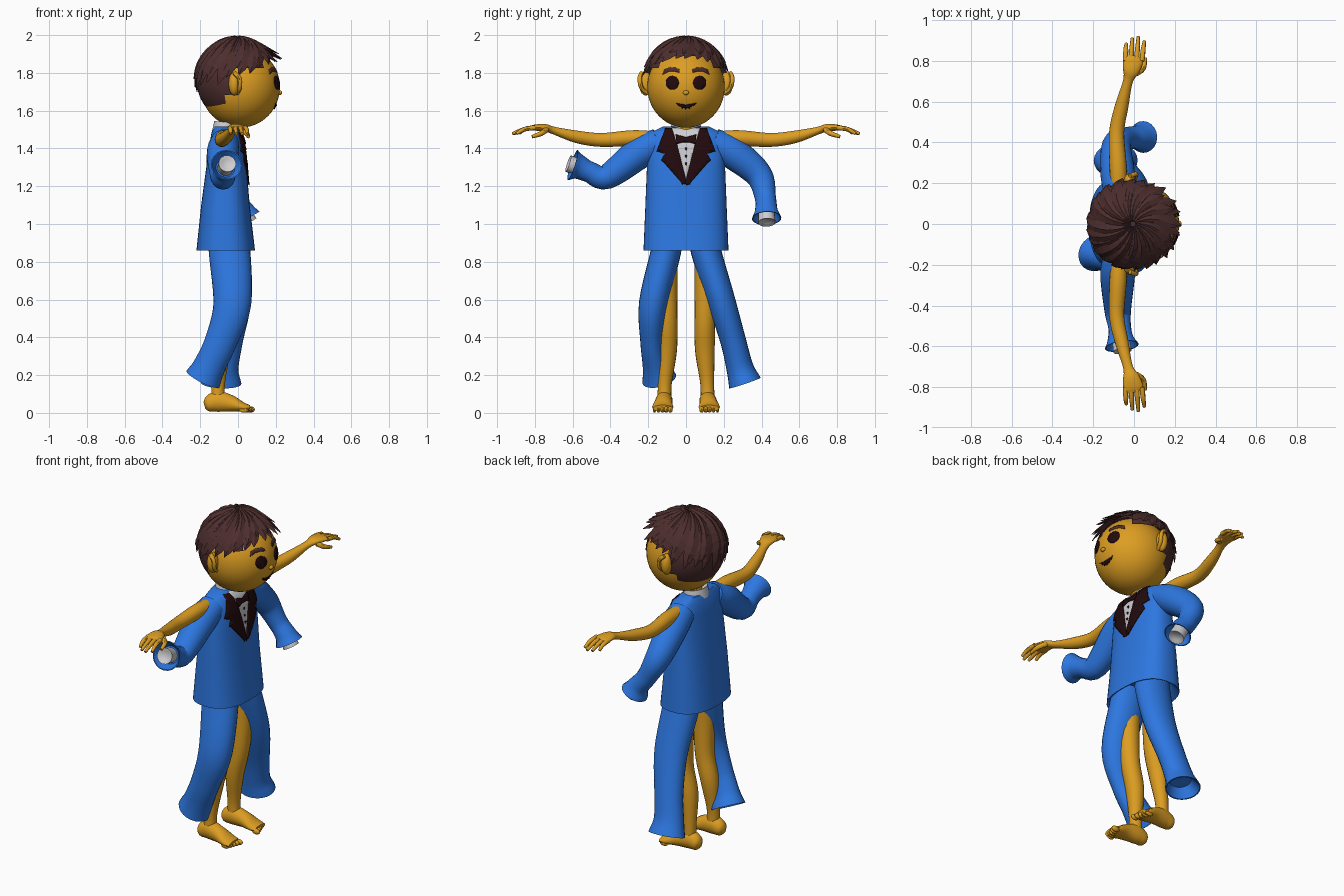
import bpy, bmesh, math, random
from mathutils import Vector

random.seed(4)
if "Cube" in bpy.data.objects:
    bpy.data.objects.remove(bpy.data.objects["Cube"])


def material(name, *rgb):
    m = bpy.data.materials.new(name)
    m.use_nodes = True
    m.diffuse_color = (*rgb, 1)
    m.node_tree.nodes["Principled BSDF"].inputs["Base Color"].default_value = (*rgb, 1)
    return m


SKIN = material("golden skin", 0.72, 0.34, 0.016)
BLUE = material("suit blue", 0.026, 0.185, 0.75)
HAIR = material("brown hair", 0.075, 0.027, 0.027)
DARK = material("dark maroon", 0.016, 0.003, 0.004)
WHITE = material("shirt white", 0.62, 0.62, 0.65)
TAU = 2 * math.pi


def finish(name, bm, mat, smooth=True, fix=True):
    if fix:
        bmesh.ops.recalc_face_normals(bm, faces=bm.faces)
    mesh = bpy.data.meshes.new(name)
    bm.to_mesh(mesh)
    bm.free()
    mesh.materials.append(mat)
    ob = bpy.data.objects.new(name, mesh)
    bpy.context.collection.objects.link(ob)
    if smooth:
        bpy.ops.object.select_all(action='DESELECT')
        ob.select_set(True)
        bpy.context.view_layer.objects.active = ob
        bpy.ops.object.shade_smooth_by_angle(angle=math.radians(45))
    return ob


def skin_rings(bm, rings):
    """Bridge rings of points into a closed tube."""
    rows = [[bm.verts.new(p) for p in ring] for ring in rings]
    n = len(rows[0])
    for a, b in zip(rows, rows[1:]):
        for i in range(n):
            bm.faces.new((a[i], a[(i + 1) % n], b[(i + 1) % n], b[i]))
    bm.faces.new(rows[0])
    bm.faces.new(rows[-1])


def smooth_path(pts, steps):
    """Catmull-Rom through points that also carry two radii."""
    p = [Vector(q if len(q) == 5 else (*q, q[-1])) for q in pts]
    p = [p[0] * 2 - p[1]] + p + [p[-1] * 2 - p[-2]]
    out = []
    for a, b, c, d in zip(p, p[1:], p[2:], p[3:]):
        for k in range(steps):
            t = k / steps
            out.append(b + (c - a) * (t / 2) + (a * 2 - b * 5 + c * 4 - d) * (t * t / 2)
                       + (b * 3 - a - c * 3 + d) * (t ** 3 / 2))
    return out + [p[-2]]


def tube(name, pts, mat, ref=(1, 0, 0), sides=18, steps=5, hollow=0, bm=None):
    path = smooth_path(pts, steps)
    own = bm is None
    bm = bm or bmesh.new()
    stations = []
    for i, q in enumerate(path):
        t = (path[min(i + 1, len(path) - 1)] - path[max(i - 1, 0)]).to_3d().normalized()
        stations.append((q.to_3d(), t, q[3], q[4]))
    if hollow:
        p, t, a, b = stations[-1]
        stations += [(p, t, a * .93, b * .93), (p - t * hollow, t, a * .6, b * .6)]
    rings = []
    for p, t, a, b in stations:
        u = Vector(ref).cross(t).normalized()
        v = t.cross(u)
        rings.append([p + u * a * math.cos(TAU * k / sides) + v * b * math.sin(TAU * k / sides)
                      for k in range(sides)])
    skin_rings(bm, rings)
    return finish(name, bm, mat) if own else None


def ball(name, loc, radii, mat, bm=None, seg=32):
    own = bm is None
    bm = bm or bmesh.new()
    made = bmesh.ops.create_uvsphere(bm, u_segments=seg, v_segments=seg // 2, radius=1)["verts"]
    bmesh.ops.scale(bm, vec=radii, verts=made)
    bmesh.ops.translate(bm, vec=loc, verts=made)
    return finish(name, bm, mat) if own else None


def plate(name, outline, surface, mat, lift=.005):
    """Thin plate drawn in (y, z) and wrapped on a front surface."""
    bm = bmesh.new()
    bm.faces.new([bm.verts.new((0, y, z)) for y, z in outline])
    for axis, lo, hi in ((1, -8, 9), (2, 58, 98)):
        for k in range(lo, hi):
            co, no = Vector(), Vector()
            co[axis], no[axis] = k * .02, 1
            bmesh.ops.bisect_plane(bm, geom=bm.verts[:] + bm.edges[:] + bm.faces[:],
                                   plane_co=co, plane_no=no)
    bmesh.ops.triangulate(bm, faces=bm.faces)
    for f in bm.faces:
        f.normal_update()
        if f.normal.x < 0:
            f.normal_flip()
    for v in bm.verts:
        v.co.x = surface(v.co.y, v.co.z) + lift
    ob = finish(name, bm, mat, fix=False)
    mod = ob.modifiers.new("thickness", 'SOLIDIFY')
    mod.thickness = .008


def disc(y, z, ry, rz, n=20):
    return [(y + ry * math.cos(TAU * k / n), z + rz * math.sin(TAU * k / n)) for k in range(n)]


# Head, ears, nose, neck
HC, HR = Vector((.012, 0, 1.725)), Vector((.21, .205, .215))
ball("head", HC, HR, SKIN, seg=48)
ball("nose", (.222, 0, 1.695), (.012, .016, .012), SKIN, seg=16)
tube("neck", [(-.06, 0, 1.45, .05), (-.04, 0, 1.56, .05)], SKIN)
tube("shirt_collar", [(-.07, 0, 1.48, .085, .07), (-.065, 0, 1.54, .075, .062)], WHITE, steps=1, hollow=.02)


def face_x(y, z):
    return HC.x + HR.x * math.sqrt(max(.02, 1 - (y / HR.y) ** 2 - ((z - HC.z) / HR.z) ** 2))


for side, s in (("left", 1), ("right", -1)):
    bm = bmesh.new()
    ball("", (-.02, s * .213, 1.742), (.03, .036, .062), SKIN, bm, 20)
    tube("", [(-.005, s * .2, 1.69, .01), (.008, s * .235, 1.72, .012), (.008, s * .245, 1.77, .012),
              (-.02, s * .235, 1.8, .012)], SKIN, (0, 1, 0), 8, 3, bm=bm)
    finish(side + "_ear", bm, SKIN)
    plate(side + "_eye", disc(s * .073, 1.748, .034, .037), face_x, DARK)
    plate(side + "_eyebrow", [(s * y, z) for y, z in ((.035, 1.803), (.065, 1.81), (.095, 1.808), (.125, 1.793),
          (.115, 1.818), (.085, 1.83), (.055, 1.828), (.035, 1.82))], face_x, HAIR)
plate("mouth", [(.055 * k / 5, 1.64 - .009 * (1 - (k / 5) ** 2)) for k in range(-5, 6)]
      + [(.05 * k / 5, 1.638 - .026 * (1 - (k / 5) ** 2)) for k in range(4, -5, -1)], face_x, DARK)

# Hair: close cap plus overlapping swept locks
CC, CR = Vector((-.005, 0, 1.755)), Vector((.213, .217, .215))
bm = bmesh.new()
ball("", CC, CR, HAIR, bm, 56)


def hairline(x):
    return 1.89 if x > .13 else 1.82 if x > -.02 else 1.68 if x > -.06 else 1.63


bmesh.ops.delete(bm, geom=[f for f in bm.faces if f.calc_center_median().z
                           < hairline(f.calc_center_median().x)], context='FACES')
finish("hair_cap", bm, HAIR)


def lock(bm, phi, end, width, grow, rows=9):
    def at(t):
        th, az = .06 + (end - .06) * t, phi + .55 * (1 - t)
        n = Vector((math.sin(th) * math.cos(az), math.sin(th) * math.sin(az), math.cos(th)))
        out = t ** 3 * (.008 + .06 * max(0, math.cos(az)) ** 2)
        return CC + Vector([n[i] * CR[i] * grow for i in range(3)]) + Vector((n.x, n.y, 0)) * out, n
    rings = []
    for k in range(rows):
        t = k / (rows - 1)
        p, n = at(t)
        along = at(t + .01)[0] - p
        sv = n.cross(along).normalized() * (width * (.15 + t ** .6) * (1 - t ** 4) + .002)
        rings.append([p - sv, p + n * (.016 * (1 - t * t) + .002), p + sv, p - n * (.02 * (1 - t) + .002)])
    skin_rings(bm, rings)


bm = bmesh.new()
for count, grow, short, width in ((24, 1.02, 0, .046), (17, 1.045, .22, .044)):
    for k in range(count):
        az = TAU * (k + random.uniform(-.2, .2)) / count
        lock(bm, az, 1.43 - .36 * math.cos(az) - short + random.uniform(-.1, .08), width, grow)
finish("hair_locks", bm, HAIR, smooth=False)

# Jacket body: z, back x, front x, half width
BODY = [(.86, -.22, .09, .225), (1.1, -.195, .062, .215), (1.3, -.168, .045, .207), (1.42, -.152, .033, .2),
        (1.485, -.14, .012, .185), (1.515, -.125, -.02, .125)]
POW = 2.5


def body_ring(z, back, front, half, n=48):
    ring = []
    for k in range(n):
        c, s = math.cos(TAU * k / n), math.sin(TAU * k / n)
        ring.append(Vector(((back + front) / 2 + (front - back) / 2 * math.copysign(abs(c) ** (2 / POW), c),
                            half * math.copysign(abs(s) ** (2 / POW), s), z)))
    return ring


def jacket_x(y, z):
    for a, b in zip(BODY, BODY[1:]):
        if z <= b[0] or b is BODY[-1]:
            t = min(1, (z - a[0]) / (b[0] - a[0]))
            _, back, front, half = [p + (q - p) * t for p, q in zip(a, b)]
            edge = min(.97, abs(y) / half)
            return (back + front) / 2 + (front - back) / 2 * (1 - edge ** POW) ** (1 / POW)


bm = bmesh.new()
skin_rings(bm, [body_ring(.93, -.17, .04, .17), body_ring(.862, -.212, .082, .217)] + [body_ring(*r) for r in BODY])
finish("jacket", bm, BLUE)

# Shirt front, lapels, bow tie and buttons
plate("shirt_front", [(-.075, 1.51), (0, 1.225), (.075, 1.51)], jacket_x, WHITE, .004)
for side, s in (("left", 1), ("right", -1)):
    plate(side + "_lapel", [(s * y, z) for y, z in ((0, 1.212), (.02, 1.215), (.13, 1.34), (.112, 1.372),
          (.155, 1.385), (.11, 1.508), (.075, 1.508), (.047, 1.42), (0, 1.235))], jacket_x, DARK, .008)
    plate(side + "_bow", [(s * y, z) for y, z in ((0, 1.44), (.05, 1.425), (.055, 1.475), (0, 1.46))],
          jacket_x, DARK, .013)
for k in range(3):
    plate("shirt_button", disc(0, 1.4 - .04 * k, .006, .006, 8), jacket_x, DARK, .009)

# Bent sleeves with flared ends and shirt cuffs
SLEEVES = {
    "left": [(-.07, .14, 1.435, .075), (-.08, .25, 1.375, .085), (-.085, .385, 1.26, .072), (-.03, .42, 1.14, .056),
             (.02, .425, 1.075, .06), (.045, .427, 1.03, .078)],
    "right": [(-.07, -.14, 1.435, .075), (-.08, -.25, 1.375, .085), (-.08, -.42, 1.25, .066),
              (-.07, -.51, 1.275, .056), (-.065, -.565, 1.3, .065), (-.06, -.6, 1.312, .084)]}
for side, pts in SLEEVES.items():
    tube(side + "_sleeve", pts, BLUE, hollow=.05, sides=20)
    a, b = Vector(pts[-2][:3]), Vector(pts[-1][:3])
    d = (b - a).normalized()
    tube(side + "_cuff", [(*(b - d * .06), .042), (*(b + d * .025), .046)], WHITE, steps=1, hollow=.012)

# Flared trouser legs
TROUSERS = {
    "left": [(-.05, .1, .95, .075, .1), (-.045, .105, .86, .08, .11), (-.03, .185, .6, .074, .1),
             (-.06, .25, .38, .068, .085), (-.085, .285, .24, .072, .088), (-.09, .312, .158, .088, .108)],
    "right": [(-.05, -.1, .95, .075, .1), (-.045, -.105, .86, .08, .11), (-.03, -.172, .58, .077, .1),
              (-.09, -.18, .38, .062, .085), (-.15, -.16, .25, .07, .085), (-.185, -.142, .18, .092, .098)]}
for side, pts in TROUSERS.items():
    tube(side + "_trouser_leg", pts, BLUE, hollow=.06, sides=24)

# Bare arms, hands, legs and feet, mirrored across y
for side, s in (("left", 1), ("right", -1)):
    bm = bmesh.new()
    tube("", [(-.075, s * .15, 1.45, .04), (-.078, s * .28, 1.455, .042), (-.085, s * .45, 1.445, .037),
              (-.06, s * .58, 1.462, .033), (-.03, s * .7, 1.495, .024, .02), (-.015, s * .75, 1.51, .04, .02),
              (-.005, s * .8, 1.51, .05, .016), (0, s * .825, 1.507, .045, .01)], SKIN, (0, 0, 1), bm=bm)
    for k, reach in enumerate((.885, .912, .92, .898)):
        x = -.042 + .027 * k
        tube("", [(x, s * .8, 1.51, .013), (x * 1.05 + .004, s * .855, 1.502, .012),
                  (x * 1.1 + .008, s * reach, 1.478, .008)], SKIN, (0, 0, 1), 8, 3, bm=bm)
    tube("", [(.01, s * .74, 1.5, .016), (.045, s * .765, 1.48, .014), (.055, s * .815, 1.462, .009)],
         SKIN, (0, 0, 1), 8, 3, bm=bm)
    finish(side + "_arm", bm, SKIN)

    bm = bmesh.new()
    tube("", [(-.06, s * .11, .92, .07), (-.05, s * .112, .75, .066), (-.055, s * .1, .5, .055),
              (-.09, s * .1, .33, .052), (-.105, s * .112, .16, .037), (-.105, s * .115, .05, .037)], SKIN, bm=bm)
    tube("", [(-.178, s * .115, .04, .015, .018), (-.16, s * .115, .045, .038, .04),
              (-.11, s * .115, .06, .045, .055), (-.04, s * .12, .05, .047, .045),
              (.02, s * .123, .032, .056, .027), (.06, s * .123, .024, .052, .018)], SKIN, (0, 0, 1), bm=bm)
    for k in range(5):
        ball("", (.063 - .008 * k, s * (.083 + .021 * k), .018), (.027, .013 - .001 * k, .017), SKIN, bm, 12)
    finish(side + "_leg", bm, SKIN)
